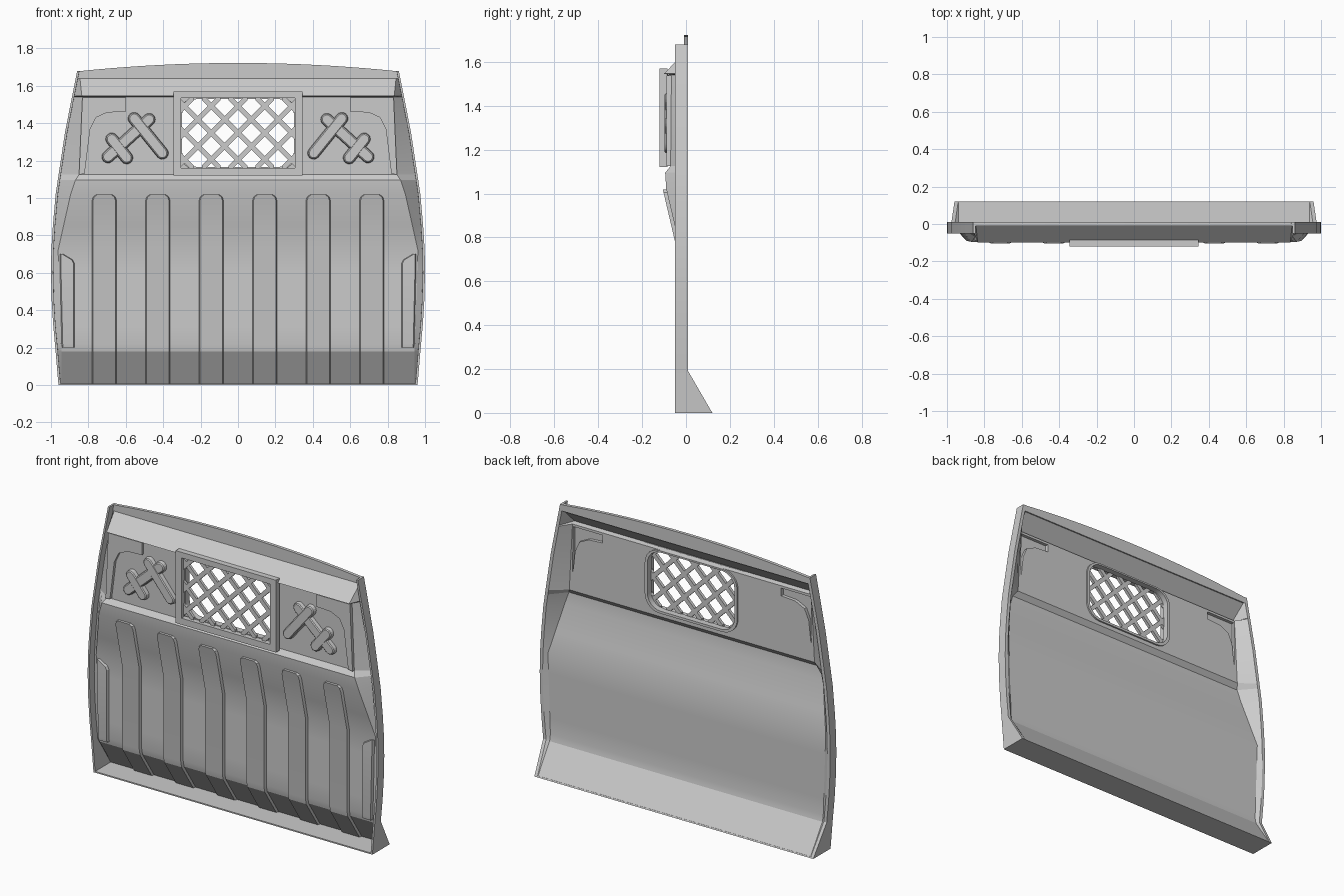
import bpy, bmesh
from math import sin, cos, pi, atan2

if "Cube" in bpy.data.objects:
    bpy.data.objects.remove(bpy.data.objects["Cube"])


def make(name, verts, faces):
    me = bpy.data.meshes.new(name)
    me.from_pydata(verts, [], faces)
    bm = bmesh.new()
    bm.from_mesh(me)
    bmesh.ops.recalc_face_normals(bm, faces=bm.faces)
    bm.to_mesh(me)
    bm.free()
    ob = bpy.data.objects.new(name, me)
    bpy.context.collection.objects.link(ob)
    return ob


def loft(name, loops):
    """Skin equal-length closed loops and cap both ends."""
    n, m = len(loops[0]), len(loops)
    verts = [p for l in loops for p in l]
    faces = [(r*n+i, r*n+(i+1) % n, (r+1)*n+(i+1) % n, (r+1)*n+i)
             for r in range(m-1) for i in range(n)]
    faces += [tuple(range(n)), tuple(range((m-1)*n, m*n))]
    return make(name, verts, faces)


def prism(name, pts, y0, y1):
    return loft(name, [[(x, y, z) for x, z in pts] for y in (y0, y1)])


def rect(x0, x1, z0, z1):
    return [(x0, z0), (x1, z0), (x1, z1), (x0, z1)]


def rounded(w, z0, z1, r, n=6):
    pts = []
    for k, (cx, cz) in enumerate([(w-r, z1-r), (r-w, z1-r), (r-w, z0+r), (w-r, z0+r)]):
        for i in range(n+1):
            a = (k+i/n)*pi/2
            pts.append((cx+r*cos(a), cz+r*sin(a)))
    return pts


def capsule(a, b, r, n=8):
    t = atan2(b[1]-a[1], b[0]-a[0])
    pts = []
    for c, s in ((b, -pi/2), (a, pi/2)):
        pts += [(c[0]+r*cos(t+s+i*pi/n), c[1]+r*sin(t+s+i*pi/n)) for i in range(n+1)]
    return pts


def lerp(tab, z, k=1):
    for p, q in zip(tab, tab[1:]):
        if z <= q[0]:
            f = (z-p[0])/(q[0]-p[0])
            return p[k]+(q[k]-p[k])*f
    return tab[-1][k]


def cut(ob, cutter):
    md = ob.modifiers.new("cut", 'BOOLEAN')
    md.operation, md.object, md.solver = 'DIFFERENCE', cutter, 'EXACT'
    bpy.context.view_layer.objects.active = ob
    bpy.ops.object.modifier_apply(modifier=md.name)
    bpy.data.objects.remove(cutter)


# Outline half width by height; panel as (height, front y, half width)
OUT = [(0, .96), (.19, .976), (.32, .988), (.45, .996), (.6, 1), (.72, .998), (.85, .99),
       (1.02, .975), (1.14, .957), (1.35, .925), (1.54, .888), (1.68, .86)]
PAN = [(0, .108, .944), (.18, -.012, .945), (.22, -.02, .945), (.72, -.02, .962), (1.02, -.09, .895),
       (1.095, -.095, .87), (1.125, -.07, .85), (1.54, -.07, .828), (1.546, -.1, .835),
       (1.64, -.01, .845), (1.68, -.01, .847)]

# Panel sheet with side rims
zs = sorted({p[0] for p in OUT} | {p[0] for p in PAN})
loops = []
for z in zs:
    xo, yp, xp = lerp(OUT, z), lerp(PAN, z), lerp(PAN, z, 2)
    yb = max(.01, .12-.11*z/.19)
    half = [(xo, -.05), (xo-.012, -.05), (xo-.0125, yb-.013), (xp, yp)]
    back = [(xp-.006, yp+.012), (xo-.02, yb), (xo, yb)]
    loops.append([(x, y, z) for x, y in half] + [(-x, y, z) for x, y in reversed(half)]
                 + [(-x, y, z) for x, y in reversed(back)] + [(x, y, z) for x, y in back])
    # order: right front, left front, left back, right back
    l = loops[-1]
    loops[-1] = l[:8] + [(-x, y, z) for x, y in reversed(back)] + [(x, y, z) for x, y in back]
panel = loft("panel_sheet", loops)
cut(panel, prism("window_cutter", rounded(.3, 1.165, 1.53, .09), -.2, .1))

# Raised upper corners, pressed through from the back
corner = [(.6, 1.538), (.6, 1.462), (.7, 1.457), (.76, 1.43), (.79, 1.37), (.805, 1.25),
          (.82, 1.13), (.85, 1.125), (.832, 1.538)]
inner = [(.615, 1.525), (.615, 1.477), (.71, 1.471), (.775, 1.44), (.804, 1.375), (.818, 1.25),
         (.822, 1.24), (.818, 1.525)]
for s in (-1, 1):
    side = "left" if s < 0 else "right"
    ob = prism("corner_pressing_" + side, [(s*x, z) for x, z in corner], -.088, -.062)
    cut(ob, prism("cutter", [(s*x, z) for x, z in inner], -.078, 0))
    cut(panel, prism("cutter", [(s*x, z) for x, z in inner], -.085, -.03))

# Base plate, rear edges follow the wedge
make_floor = loft("floor_flange", [[(-.96, -.05, z), (.96, -.05, z), (.96, .12-z*.5, z),
                                    (-.96, .12-z*.5, z)] for z in (0, .008)])

# Arched top flange
arc = [(.86-.086*i, 1.722-.045*((.86-.086*i)/.86)**2) for i in range(21)]
prism("top_flange", [(-.866, 1.64), (.866, 1.64)] + arc, -.01, .01)


# Stiffening ribs following the panel profile
def rib(name, x0, x1, rows):
    ls = []
    for z, ins_l, ins_r in rows:
        y, a, b = lerp(PAN, z), x0+ins_l, x1-ins_r
        ls.append([(a, y+.006, z), (a+.008, y-.016, z), (b-.008, y-.016, z), (b, y+.006, z)])
    return loft(name, ls)


for i in range(6):
    c = -.715+.286*i
    rib("rib_%d" % (i+1), c-.068, c+.068,
        [(z, 0, 0) for z in (.008, .18, .22, .72, .985)] + [(1.005, .006, .006), (1.018, .022, .022)])
rib("edge_rib_left", -.955, -.872, [(.2, .012, 0), (.22, .01, 0), (.65, 0, 0), (.67, 0, .01), (.7, 0, .06)])
rib("edge_rib_right", .872, .955, [(.2, 0, .012), (.22, 0, .01), (.65, 0, 0), (.67, .01, 0), (.7, .06, 0)])

# Embossed crossing bars either side of the window
bars = [((-.695, 1.22), (-.475, 1.42)), ((-.675, 1.315), (-.595, 1.215)), ((-.555, 1.425), (-.405, 1.24))]
for s, side in ((1, "left"), (-1, "right")):
    for k, (a, b) in enumerate(bars):
        p, q = (s*a[0], a[1]), (s*b[0], b[1])
        loft("embossed_bar_%s_%d" % (side, k+1),
             [[(x, y, z) for x, z in capsule(p, q, r)]
              for y, r in ((-.065, .034), (-.092-.001*k, .03), (-.097-.001*k, .024))])

# Window collar
collar = prism("window_collar", rounded(.318, 1.15, 1.54, .1), -.088, -.048)
cut(collar, prism("cutter", rounded(.3, 1.165, 1.53, .09), -.2, .1))

# Guard frame in front of the window
for n, r in (("left", rect(-.345, -.305, 1.12, 1.57)), ("right", rect(.305, .345, 1.12, 1.57)),
             ("bottom", rect(-.305, .305, 1.12, 1.16)), ("top", rect(-.305, .305, 1.535, 1.57))):
    prism("guard_frame_" + n, r, -.12, -.085)

# Diagonal guard bars clipped to the frame opening
W, H, ZC, h = .31, .193, 1.348, .013*2**.5
for s in (-1, 1):
    for k in range(-3, 4):
        c = k*.143
        lo, hi = max(-W, -H-c), min(W, H-c)
        if hi-lo < .03:
            continue
        pts = [(lo, lo+c-h), (hi, hi+c-h), (hi, hi+c+h), (lo, lo+c+h)]
        pts = [(s*x, ZC+z) for x, z in pts]
        prism("guard_bar_%s_%d" % ("up" if s > 0 else "down", k+4), pts, -.101-.001*s, -.083)

for ob in bpy.data.objects:
    ob.select_set(True)
bpy.context.view_layer.objects.active = panel
bpy.ops.object.shade_smooth_by_angle(angle=.35)
